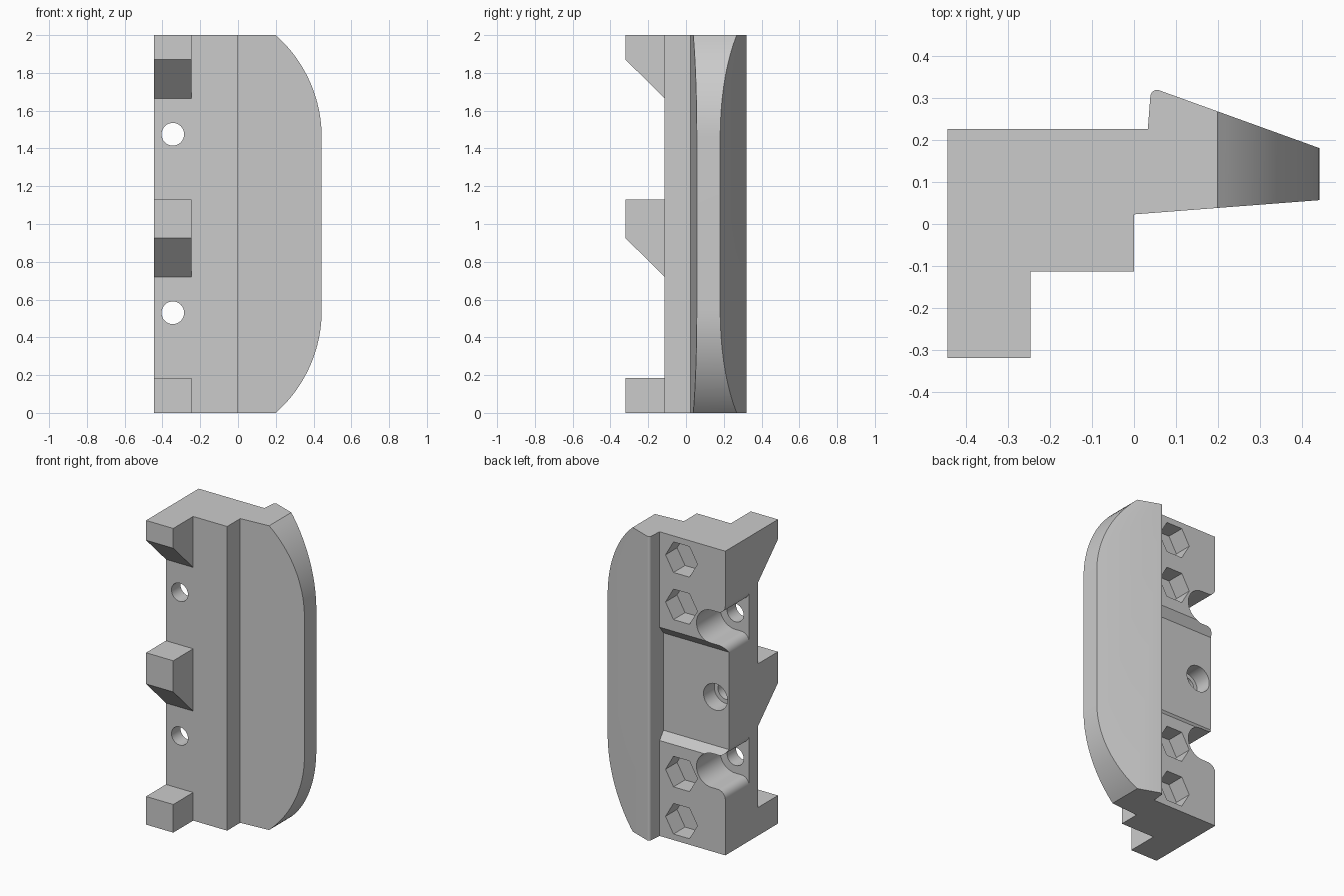
import bpy, bmesh, math

if "Cube" in bpy.data.objects:
    bpy.data.objects.remove(bpy.data.objects["Cube"])

grey = bpy.data.materials.new("plain_grey")
grey.diffuse_color = (0.6, 0.6, 0.6, 1)
grey.use_nodes = True
grey.node_tree.nodes["Principled BSDF"].inputs["Base Color"].default_value = grey.diffuse_color


def prism(name, pts, axis, lo, hi):
    """Extrude a 2D outline along an axis: x takes (y,z), y takes (x,z), z takes (x,y)."""
    place = {"x": lambda a, b, t: (t, a, b),
             "y": lambda a, b, t: (a, t, b),
             "z": lambda a, b, t: (a, b, t)}[axis]
    bm = bmesh.new()
    face = bm.faces.new([bm.verts.new(place(a, b, lo)) for a, b in pts])
    ext = bmesh.ops.extrude_face_region(bm, geom=[face])
    step = place(0, 0, hi - lo)
    bmesh.ops.translate(bm, vec=step, verts=[v for v in ext["geom"] if isinstance(v, bmesh.types.BMVert)])
    bmesh.ops.recalc_face_normals(bm, faces=bm.faces)
    me = bpy.data.meshes.new(name)
    bm.to_mesh(me)
    bm.free()
    me.materials.append(grey)
    ob = bpy.data.objects.new(name, me)
    bpy.context.collection.objects.link(ob)
    return ob


def arc(cx, cy, r, a0, a1, n):
    return [(cx + r * math.cos(math.radians(a0 + (a1 - a0) * i / n)),
             cy + r * math.sin(math.radians(a0 + (a1 - a0) * i / n))) for i in range(n + 1)]


def circle(cx, cy, r, n):
    return arc(cx, cy, r, 0, 360, n)[:-1]


def combine(base, tool, op):
    mod = base.modifiers.new(tool.name, "BOOLEAN")
    mod.operation = op
    mod.solver = "EXACT"
    mod.object = tool
    bpy.context.view_layer.objects.active = base
    bpy.ops.object.modifier_apply(modifier=mod.name)
    bpy.data.objects.remove(tool)


L, FRONT, BACK = -0.445, -0.113, 0.227
HX = -0.345

# body block with the tapered blade and its rounded rear lip
section = [(L, FRONT), (0, FRONT), (0, 0.023), (0.443, 0.057), (0.443, 0.181)]
section += arc(0.055, 0.304, 0.016, 70, 175, 6) + [(0.033, BACK), (L, BACK)]
body = prism("clamp_body", section, "z", 0, 2)

# rounded outer edge of the blade
edge = arc(-0.278, 0.54, 0.721, -48.5, 0, 20) + arc(-0.278, 1.46, 0.721, 0, 48.5, 20)
outline = [(-0.6, 0)] + [(x, min(max(z, 0), 2)) for x, z in edge] + [(-0.6, 2)]
combine(body, prism("blade_outline", outline, "y", -1, 1), "INTERSECT")

# front hooks: the lower one square, the others with a sloped underside
hooks = [
    [(-0.32, 0), (FRONT, 0), (FRONT, 0.185), (-0.32, 0.185)],
    [(-0.32, 0.925), (FRONT, 0.72), (FRONT, 1.13), (-0.32, 1.13)],
    [(-0.32, 1.87), (FRONT, 1.665), (FRONT, 2), (-0.32, 2)],
]
for h in hooks:
    combine(body, prism("hook", h, "x", L, -0.247), "UNION")

# rear recess with sloped ends
recess = [(BACK + 0.04, 0.575), (BACK - 0.04, 0.68), (BACK - 0.04, 1.32), (BACK + 0.04, 1.425)]
combine(body, prism("rear_recess", recess, "x", -0.6, 0.033), "DIFFERENCE")

# bolt holes with flared pockets open to the side
for z in (0.53, 1.475):
    r, f = 0.11, 0.055
    flare = arc(HX, z, r, -90, 90, 24)
    flare += arc(L + f, z + r + f, f, 270, 180, 8) + [(-0.6, z + r + f)]
    flare += [(-0.6, z - r - f)] + arc(L + f, z - r - f, f, 180, 90, 8)
    combine(body, prism("side_pocket", flare, "y", -0.02, 0.6), "DIFFERENCE")
    combine(body, prism("bolt_hole", circle(HX, z, 0.06, 32), "y", -0.4, 0.1), "DIFFERENCE")

# stepped blind hole in the recess
combine(body, prism("blind_hole", circle(HX, 1, 0.087, 32), "y", 0.075, 0.5), "DIFFERENCE")
combine(body, prism("blind_hole_step", circle(HX, 1, 0.06, 32), "y", -0.1, 0.2), "DIFFERENCE")

# hexagonal nut pockets
for z in (0.14, 0.45, 1.55, 1.86):
    combine(body, prism("nut_pocket", circle(-0.126, z, 0.116, 6), "y", BACK - 0.12, 0.5), "DIFFERENCE")

bpy.ops.object.select_all(action="DESELECT")
body.select_set(True)
bpy.context.view_layer.objects.active = body
bpy.ops.object.shade_smooth_by_angle(angle=math.radians(25))
